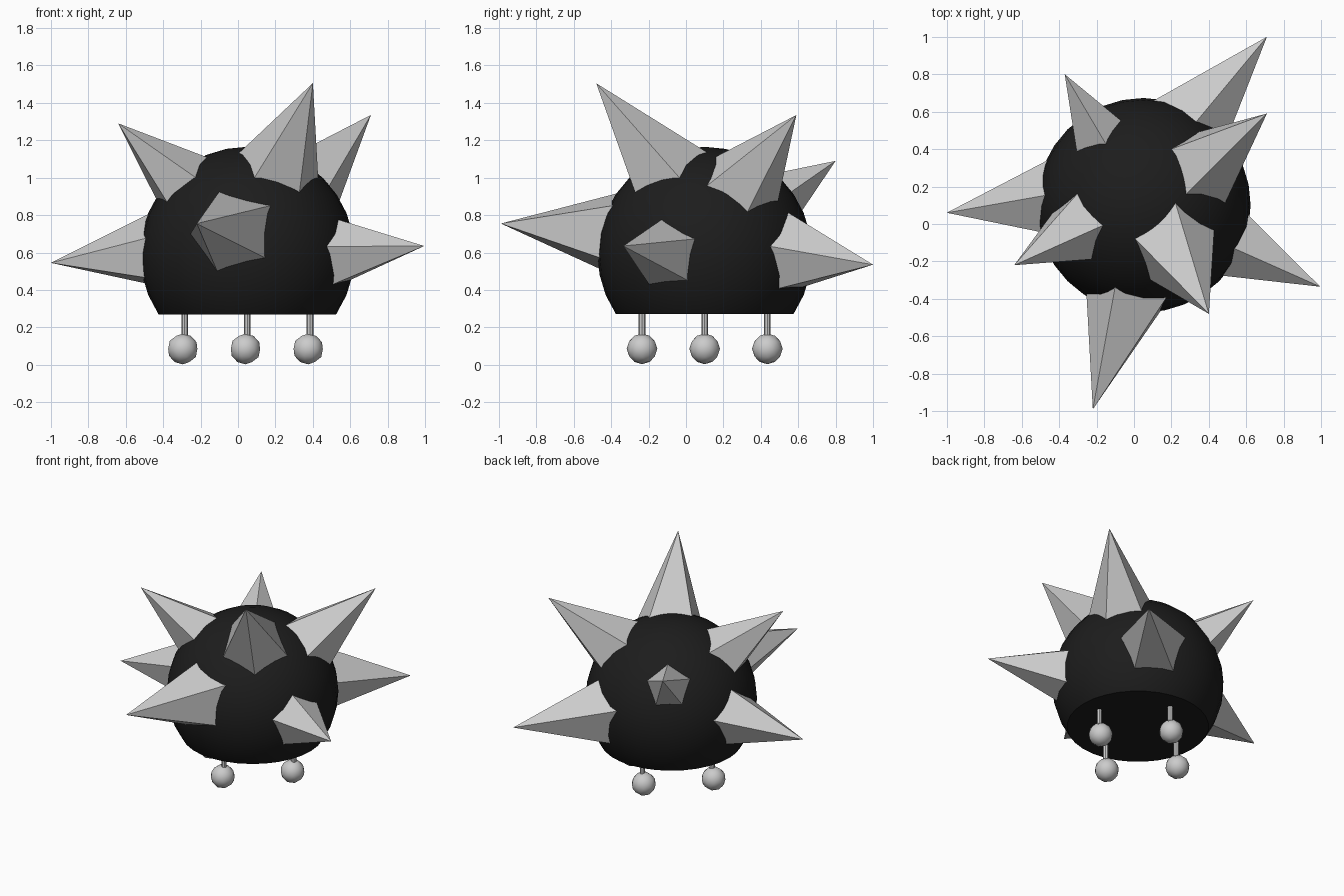
import bpy, bmesh, math
from mathutils import Vector, Matrix

if "Cube" in bpy.data.objects:
    bpy.data.objects.remove(bpy.data.objects["Cube"])

CX, CY, CZ, R = 0.05, 0.10, 0.592, 0.573
FLOOR = 0.27

black = bpy.data.materials.new("black_shell")
black.diffuse_color = (0.012, 0.012, 0.012, 1)
black.use_nodes = True
black.node_tree.nodes["Principled BSDF"].inputs["Base Color"].default_value = black.diffuse_color


def make(name, bm, smooth=False):
    bmesh.ops.recalc_face_normals(bm, faces=bm.faces[:])
    for f in bm.faces:
        f.smooth = smooth
    me = bpy.data.meshes.new(name)
    bm.to_mesh(me)
    bm.free()
    ob = bpy.data.objects.new(name, me)
    bpy.context.collection.objects.link(ob)
    return ob


def shade(ob):
    bpy.ops.object.select_all(action='DESELECT')
    ob.select_set(True)
    bpy.context.view_layer.objects.active = ob
    bpy.ops.object.shade_smooth_by_angle(angle=math.radians(35))


# Round body, sliced flat underneath
bm = bmesh.new()
bmesh.ops.create_uvsphere(bm, u_segments=32, v_segments=16, radius=R,
                          matrix=Matrix.Translation((CX, CY, CZ)))
cut = bmesh.ops.bisect_plane(bm, geom=bm.verts[:] + bm.edges[:] + bm.faces[:],
                             plane_co=(0, 0, FLOOR), plane_no=(0, 0, -1), clear_outer=True)
rim = [e for e in cut["geom_cut"] if isinstance(e, bmesh.types.BMEdge)]
bmesh.ops.contextual_create(bm, geom=rim)
body = make("body", bm)
body.data.materials.append(black)
shade(body)


# Five-sided spike: tip, centre where it leaves the shell, one corner there
def spike(name, tip, base, corner, sink=1.2):
    tip, base, corner = Vector(tip), Vector(base), Vector(corner)
    axis = (base - tip).normalized()
    arm = corner - base
    arm -= axis * arm.dot(axis)
    arm = arm.normalized() * (base - tip).length * 0.37
    bm = bmesh.new()
    apex = bm.verts.new(tip)
    ring = []
    for i in range(5):
        p = base + Matrix.Rotation(i * math.tau / 5, 3, axis) @ arm
        ring.append(bm.verts.new(tip + (p - tip) * sink))
    for i in range(5):
        bm.faces.new((apex, ring[i], ring[(i + 1) % 5]))
    bm.faces.new(ring)
    make(name, bm)


spike("spike_back_right", (0.71, 1.0, 0.535), (0.312, 0.549, 0.588), (0.33, 0.545, 0.80))
spike("spike_upper_right", (0.71, 0.59, 1.335), (0.37, 0.307, 0.965), (0.48, 0.13, 0.96))
spike("spike_back_left", (-0.37, 0.80, 1.09), (-0.20, 0.491, 0.884), (-0.145, 0.42, 1.02))
spike("spike_left", (-1.0, 0.06, 0.545), (-0.47, 0.128, 0.602), (-0.48, 0.15, 0.79))
spike("spike_upper_left", (-0.64, -0.22, 1.29), (-0.304, -0.031, 0.978), (-0.175, -0.01, 1.107))
spike("spike_upper_front", (0.40, -0.48, 1.505), (0.215, -0.125, 1.037), (0.225, 0.08, 1.137))
spike("spike_right", (0.995, -0.335, 0.635), (0.53, -0.105, 0.594), (0.545, -0.135, 0.775))
spike("spike_front", (-0.22, -0.99, 0.755), (-0.04, -0.41, 0.704), (-0.26, -0.37, 0.70))

# Four thin legs with ball feet in a diamond layout
for side, dx, dy in (("front", 0, -1), ("right", 1, 0), ("back", 0, 1), ("left", -1, 0)):
    x, y = CX + dx * 0.335, CY + dy * 0.335
    bm = bmesh.new()
    bmesh.ops.create_cone(bm, cap_ends=True, segments=8, radius1=0.018, radius2=0.018,
                          depth=0.22, matrix=Matrix.Translation((x, y, 0.19)))
    shade(make("leg_" + side, bm))
    bm = bmesh.new()
    bmesh.ops.create_icosphere(bm, subdivisions=2, radius=0.082,
                               matrix=Matrix.Translation((x - 0.01, y, 0.085)))
    make("foot_" + side, bm, smooth=True)
